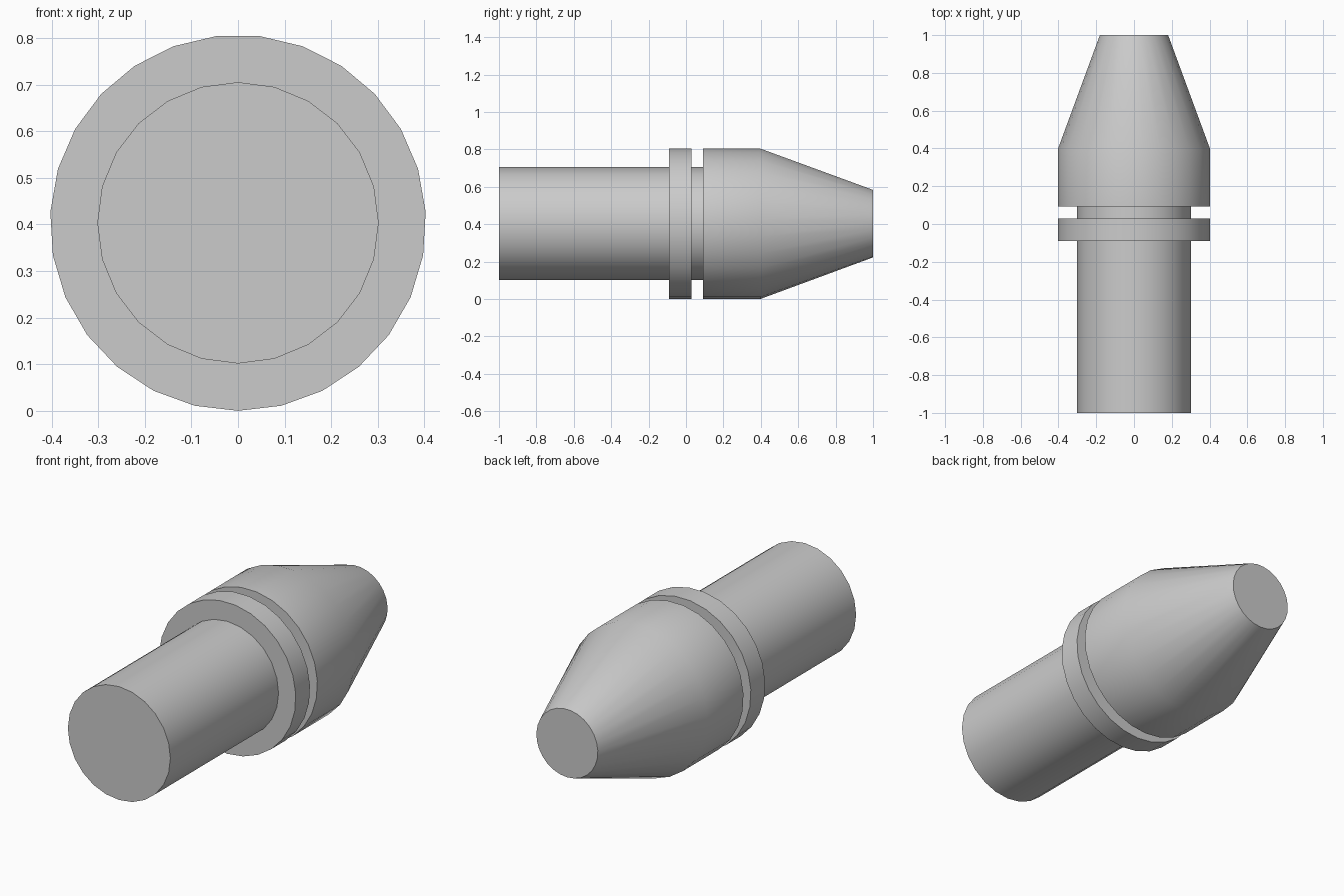
import bpy
import bmesh
from math import sin, cos, pi, radians

cube = bpy.data.objects.get("Cube")
if cube:
    bpy.data.objects.remove(cube, do_unlink=True)

AXIS_Z = 0.4035
BIG_R = 0.4035
SHAFT_R = 0.302

grey = bpy.data.materials.new("plain grey")
grey.use_nodes = True
colour = (0.6, 0.6, 0.6, 1.0)
grey.diffuse_color = colour
grey.node_tree.nodes["Principled BSDF"].inputs["Base Color"].default_value = colour


def turned_part(name, profile, sides):
    """Closed solid turned about the y axis from (y, radius) steps."""
    bm = bmesh.new()
    rings = []
    for y, r in profile:
        angles = [2 * pi * i / sides for i in range(sides)]
        rings.append([bm.verts.new((r * sin(a), y, AXIS_Z - r * cos(a))) for a in angles])
    for a, b in zip(rings, rings[1:]):
        for i in range(sides):
            j = (i + 1) % sides
            bm.faces.new((a[i], a[j], b[j], b[i]))
    bm.faces.new(rings[0])
    bm.faces.new(rings[-1])
    bmesh.ops.recalc_face_normals(bm, faces=bm.faces)
    mesh = bpy.data.meshes.new(name)
    bm.to_mesh(mesh)
    bm.free()
    mesh.materials.append(grey)
    obj = bpy.data.objects.new(name, mesh)
    bpy.context.collection.objects.link(obj)
    bpy.ops.object.select_all(action="DESELECT")
    obj.select_set(True)
    bpy.context.view_layer.objects.active = obj
    bpy.ops.object.shade_smooth_by_angle(angle=radians(30))
    return obj


# Straight shaft, running through the collar and into the head
turned_part("shaft", [(-1.0, SHAFT_R), (0.15, SHAFT_R)], 24)

# Collar disc in front of the groove
turned_part("collar", [(-0.09, BIG_R), (0.03, BIG_R)], 27)

# Head: short cylinder tapering to a blunt tip
turned_part("tapered_head", [(0.092, BIG_R), (0.397, BIG_R), (1.0, 0.181)], 27)
